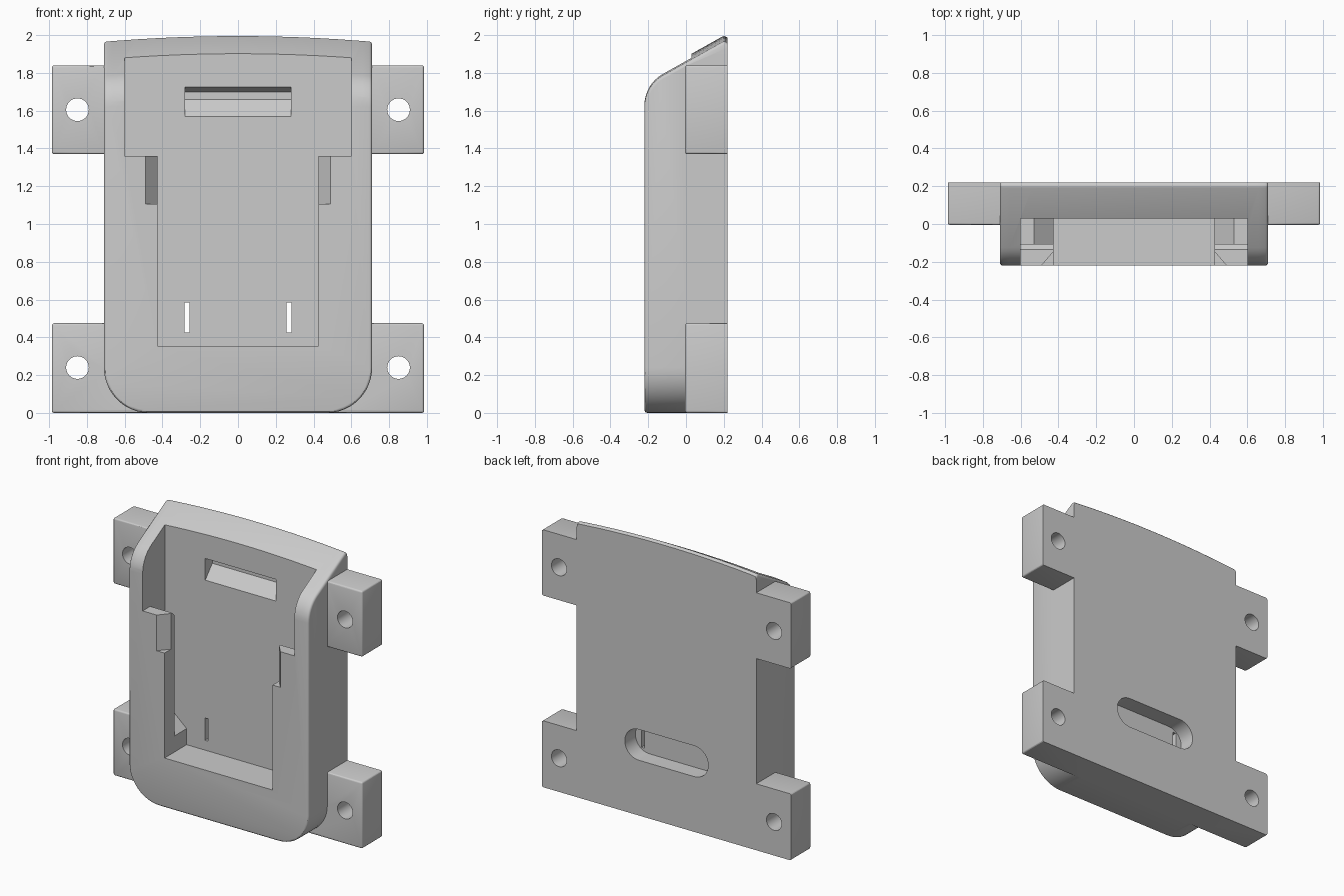
import bpy, bmesh
from math import sin, cos, pi, radians

if "Cube" in bpy.data.objects:
    bpy.data.objects.remove(bpy.data.objects["Cube"])

grey = bpy.data.materials.new("plain grey")
grey.use_nodes = True
grey.diffuse_color = (0.6, 0.6, 0.6, 1)
grey.node_tree.nodes["Principled BSDF"].inputs["Base Color"].default_value = (0.6, 0.6, 0.6, 1)

PLACE = {"X": lambda u, v, d: (d, u, v),
         "Y": lambda u, v, d: (u, d, v),
         "Z": lambda u, v, d: (u, v, d)}


def loft(name, rings):
    """Solid skinned through matching closed rings of points."""
    bm = bmesh.new()
    rows = [[bm.verts.new(p) for p in ring] for ring in rings]
    n = len(rows[0])
    for a, b in zip(rows, rows[1:]):
        for i in range(n):
            j = (i + 1) % n
            bm.faces.new((a[i], a[j], b[j], b[i]))
    bm.faces.new(rows[0])
    bm.faces.new(rows[-1])
    bmesh.ops.recalc_face_normals(bm, faces=bm.faces)
    mesh = bpy.data.meshes.new(name)
    bm.to_mesh(mesh)
    bm.free()
    mesh.materials.append(grey)
    obj = bpy.data.objects.new(name, mesh)
    bpy.context.collection.objects.link(obj)
    return obj


def prism(name, axis, points, start, end):
    return loft(name, [[PLACE[axis](u, v, d) for u, v in points] for d in (start, end)])


def rect(u0, u1, v0, v1):
    return [(u0, v0), (u1, v0), (u1, v1), (u0, v1)]


def arc(cu, cv, r, a0, a1, steps):
    angles = [radians(a0 + (a1 - a0) * i / steps) for i in range(steps + 1)]
    return [(cu + r * cos(a), cv + r * sin(a)) for a in angles]


def mirrored(half):
    return half + [(-u, v) for u, v in reversed(half)]


def combine(target, tool, operation):
    mod = target.modifiers.new(operation.title(), "BOOLEAN")
    mod.operation, mod.object, mod.solver = operation, tool, "EXACT"
    bpy.context.view_layer.objects.active = target
    bpy.ops.object.modifier_apply(modifier=mod.name)
    bpy.data.objects.remove(tool)


def round_edges(obj, width):
    """Round every sharp edge except those lying on the flat back."""
    bm = bmesh.new()
    bm.from_mesh(obj.data)
    bmesh.ops.remove_doubles(bm, verts=bm.verts, dist=1e-5)
    bmesh.ops.dissolve_limit(bm, angle_limit=radians(0.2), verts=bm.verts, edges=bm.edges)
    sharp = [e for e in bm.edges if len(e.link_faces) == 2
             and e.calc_face_angle() > radians(40)
             and not all(v.co.y > BACK - 0.001 for v in e.verts)]
    bmesh.ops.bevel(bm, geom=sharp, offset=width, segments=3, profile=0.5,
                    affect="EDGES", clamp_overlap=True)
    bm.to_mesh(obj.data)
    bm.free()


FRONT, BACK, FLOOR, LIP = -0.22, 0.22, 0.03, -0.105
HALF, CORNER = 0.71, 0.24

# Body: rounded front outline, trimmed by a sloped and crowned side profile
outline = mirrored(arc(HALF - CORNER, CORNER, CORNER, -90, 0, 12) + [(HALF, 2.3)])
body = prism("cradle_body", "Y", outline, FRONT, BACK)
nose = arc(FRONT + 0.19, 1.65, 0.19, 180, 120, 8)
profile = [(BACK, -0.5), (FRONT, -0.5)] + nose + [(0.205, 2.0), (BACK, 1.985)]
rings = []
for i in range(16):
    x = -0.9 + 0.12 * i
    drop = 0.06 * x * x
    rings.append([(x, y, z - drop if z > 0 else z) for y, z in profile])
combine(body, loft("profile_trim", rings), "INTERSECT")
round_edges(body, 0.015)

# Mounting ears: two bars running behind the body
for low, high in ((0, 0.475), (1.37, 1.84)):
    bar = prism("mounting_bar", "Y", rect(-0.985, 0.985, low, high), -0.005, BACK)
    round_edges(bar, 0.012)
    combine(body, bar, "UNION")

# Pocket: stepped opening in front, wider undercut behind the lips
opening = mirrored([(0.427, 0.355), (0.427, 1.36), (0.6, 1.36), (0.6, 2.3)])
combine(body, prism("opening_cut", "Y", opening, -0.5, -0.06), "DIFFERENCE")
undercut = mirrored([(0.427, 0.355), (0.427, 0.47), (0.53, 0.56), (0.6, 0.56), (0.6, 2.3)])
combine(body, prism("undercut", "Y", undercut, LIP, FLOOR), "DIFFERENCE")

# Lead-in slope on the rear of each lip, and chamfered finger notches
lead = [(-0.145, 1.37), (-0.095, 1.32), (-0.095, 1.4)]
combine(body, prism("lead_in_cut", "X", lead, -0.6, 0.6), "DIFFERENCE")
for side in (-1, 1):
    notch = [(0.507, -0.24), (0.421, -0.14), (0.3, -0.14), (0.3, -0.24)]
    notch = [(side * u, v) for u, v in notch]
    combine(body, prism("notch_cut", "Z", notch, 1.105, 1.4), "DIFFERENCE")

# Latch recess in the pocket floor
latch = [(0, 1.57), (FLOOR, 1.57), (0.11, 1.66), (0.11, 1.70), (FLOOR, 1.725), (0, 1.725)]
combine(body, prism("latch_cut", "X", latch, -0.28, 0.28), "DIFFERENCE")

# Rounded recess in the back with two narrow through slots
stadium = arc(0.22, 0.505, 0.11, -90, 90, 16) + arc(-0.22, 0.505, 0.11, 90, 270, 16)
combine(body, prism("back_recess_cut", "Y", stadium, 0.1, 0.3), "DIFFERENCE")
for x in (-0.27, 0.27):
    slot = rect(x - 0.013, x + 0.013, 0.425, 0.585)
    combine(body, prism("slot_cut", "Y", slot, -0.02, 0.15), "DIFFERENCE")

# Screw holes through the ears
for x in (-0.85, 0.85):
    for z in (0.24, 1.605):
        hole = arc(x, z, 0.06, 0, 348.75, 31)
        combine(body, prism("hole_cut", "Y", hole, -0.1, 0.3), "DIFFERENCE")

# Smooth the curved faces, keep the edges crisp
bpy.ops.object.select_all(action="DESELECT")
body.select_set(True)
bpy.context.view_layer.objects.active = body
bpy.ops.object.shade_smooth_by_angle(angle=radians(30))
